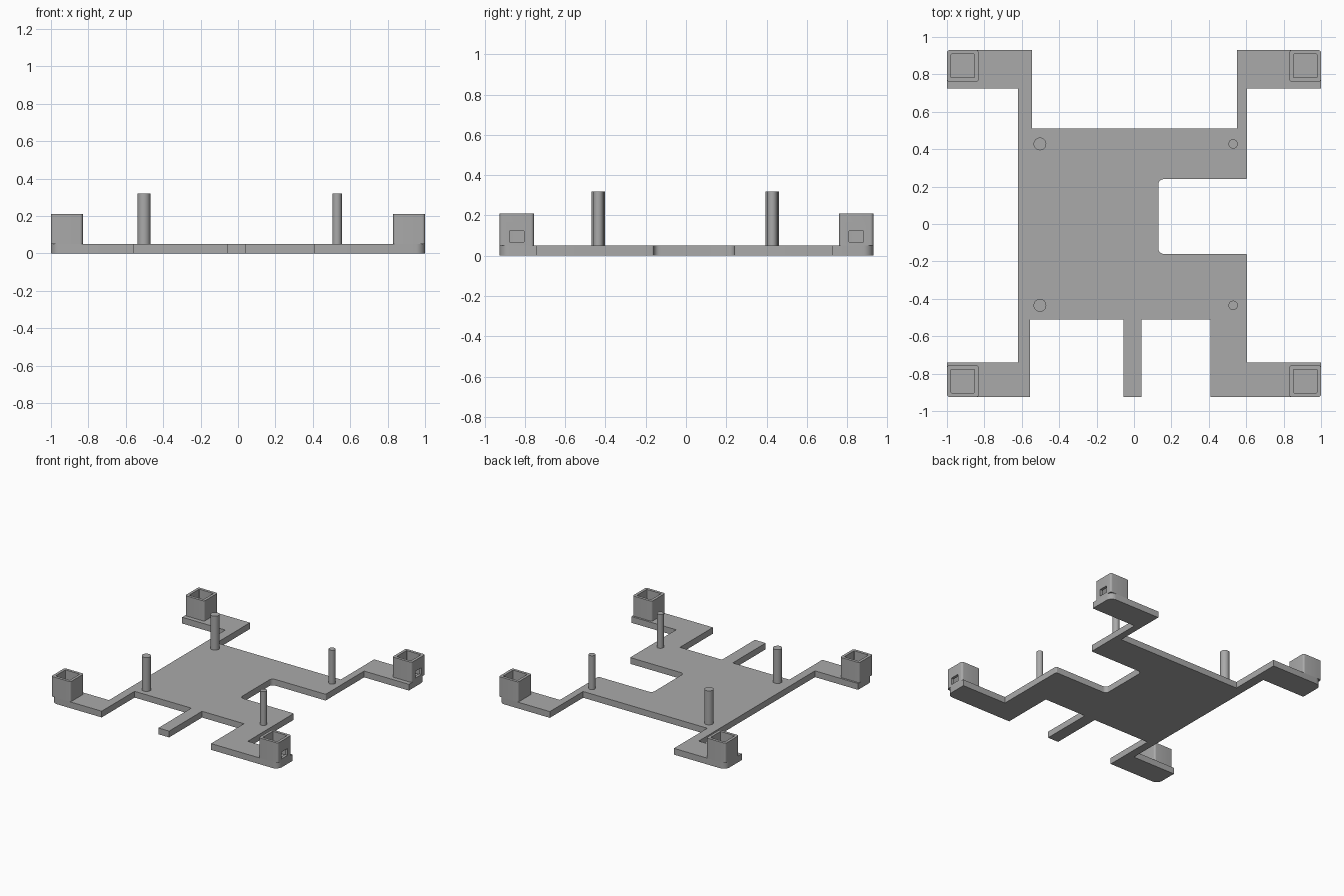
import bpy, bmesh, math
from mathutils import Vector

cube = bpy.data.objects.get("Cube")
if cube:
    bpy.data.objects.remove(cube)

grey = bpy.data.materials.new("mid grey")
grey.use_nodes = True
colour = (0.4, 0.4, 0.4, 1)
grey.diffuse_color = colour
grey.node_tree.nodes["Principled BSDF"].inputs["Base Color"].default_value = colour

PLATE = 0.05    # plate thickness
SOCKET = 0.21   # socket top
PEG = 0.32      # peg top


def finish(name, bm):
    bmesh.ops.recalc_face_normals(bm, faces=bm.faces)
    mesh = bpy.data.meshes.new(name)
    bm.to_mesh(mesh)
    bm.free()
    obj = bpy.data.objects.new(name, mesh)
    bpy.context.collection.objects.link(obj)
    mesh.materials.append(grey)
    return obj


def smooth(obj):
    bpy.ops.object.select_all(action='DESELECT')
    obj.select_set(True)
    bpy.context.view_layer.objects.active = obj
    bpy.ops.object.shade_smooth_by_angle(angle=math.radians(30))


def rounded(points, steps=6):
    """Turn (x, y, radius) corners into an outline with right-angle arcs."""
    out = []
    for i, (x, y, r) in enumerate(points):
        p = Vector((x, y))
        if not r:
            out.append(p)
            continue
        a = (Vector(points[i - 1][:2]) - p).normalized() * r
        b = (Vector(points[(i + 1) % len(points)][:2]) - p).normalized() * r
        for k in range(steps + 1):
            t = math.pi / 2 * k / steps
            out.append(p + a * (1 - math.sin(t)) + b * (1 - math.cos(t)))
    return out


def prism(name, points, z0, z1):
    bm = bmesh.new()
    face = bm.faces.new([bm.verts.new((p.x, p.y, z0)) for p in rounded(points)])
    top = bmesh.ops.extrude_face_region(bm, geom=[face])["geom"]
    bmesh.ops.translate(bm, vec=(0, 0, z1 - z0),
                        verts=[v for v in top if isinstance(v, bmesh.types.BMVert)])
    return finish(name, bm)


def box(name, x0, x1, y0, y1, z0, z1, r=0):
    return prism(name, [(x0, y0, r), (x1, y0, r), (x1, y1, r), (x0, y1, r)], z0, z1)


def cut(obj, cutter):
    mod = obj.modifiers.new("cut", 'BOOLEAN')
    mod.operation = 'DIFFERENCE'
    mod.solver = 'EXACT'
    mod.object = cutter
    cutter.hide_render = True
    bpy.context.view_layer.objects.active = obj
    bpy.ops.object.modifier_apply(modifier=mod.name)
    bpy.data.objects.remove(cutter)


# Base plate with four cranked arms, a front tab and a side notch
R, N = 0.05, 0.03
plate = prism("base_plate", [
    (-1, -.925, R), (-.555, -.925, 0), (-.555, -.51, 0),
    (-.055, -.51, 0), (-.055, -.925, 0), (.04, -.925, 0), (.04, -.51, 0),
    (.41, -.51, 0), (.41, -.925, 0), (1, -.925, R), (1, -.74, 0), (.605, -.74, 0),
    (.605, -.16, .01), (.13, -.16, N), (.13, .24, N), (.605, .24, .01),
    (.605, .725, 0), (1, .725, 0), (1, .93, R), (.55, .93, 0), (.55, .51, 0),
    (-.545, .51, 0), (-.545, .93, 0), (-1, .93, R), (-1, .725, 0),
    (-.62, .725, 0), (-.62, -.74, 0), (-1, -.74, 0)], 0, PLATE)
smooth(plate)

for xs, side in ((1, "left"), (-1, "right")):
    for yc, end in ((-.84, "front"), (.845, "back")):
        # Hollow square socket at the end of each arm
        xc, h, w = .915 * xs, .085, .063
        socket = box(f"{end}_{side}_socket", xc - h, xc + h, yc - h, yc + h,
                     PLATE, SOCKET, .015)
        cut(socket, box("cavity_cutter", xc - w, xc + w, yc - w, yc + w,
                        0, SOCKET + .1, .005))
        # Small window through the outer wall on the left side only
        if xs > 0:
            cut(socket, box("window_cutter", xc, xc + .2, yc - .037, yc + .037, .068, .122))
        smooth(socket)

        # Upright peg, thicker on the right side
        radius, px = (.025, .53) if xs > 0 else (.034, -.503)
        py = -.435 if end == "front" else .428
        bm = bmesh.new()
        bmesh.ops.create_cone(bm, cap_ends=True, segments=32, radius1=radius,
                              radius2=radius, depth=PEG - PLATE)
        bmesh.ops.translate(bm, verts=bm.verts, vec=(px, py, (PEG + PLATE) / 2))
        smooth(finish(f"{end}_{side}_peg", bm))
